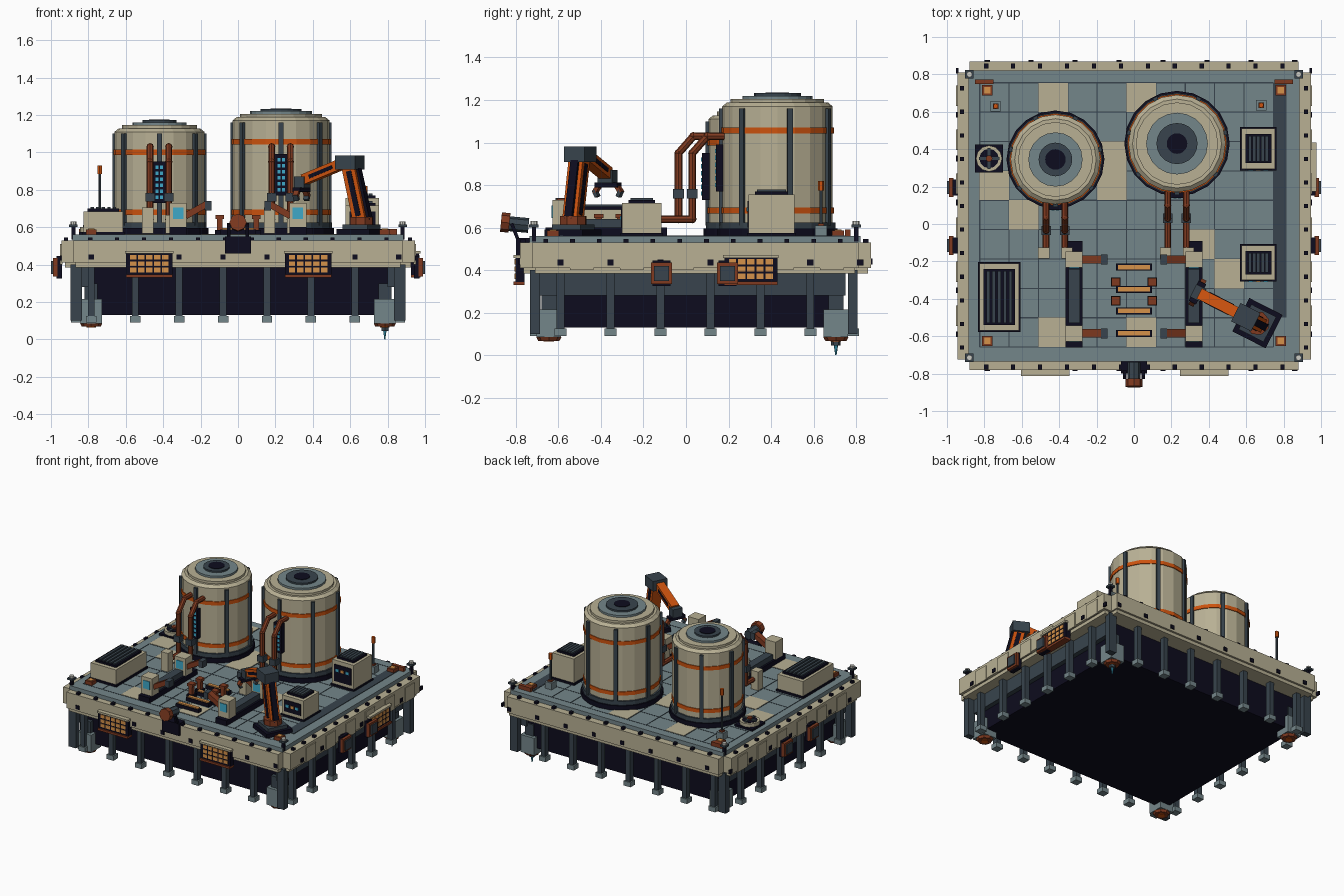
import bpy, bmesh, math
from mathutils import Matrix, Vector

if "Cube" in bpy.data.objects:
    bpy.data.objects.remove(bpy.data.objects["Cube"])

# ---- palette (sRGB -> linear) ----
SRGB = {"beige": (184, 176, 148), "deck_blue": (116, 134, 138), "slate": (56, 68, 77), "navy": (13, 12, 30),
        "orange": (204, 82, 14), "rust": (128, 58, 32), "amber": (214, 146, 74), "cyan": (62, 168, 200),
        "pale": (206, 206, 198)}
MATS = {}
for n, c in SRGB.items():
    MATS[n] = bpy.data.materials.new(n)
    MATS[n].diffuse_color = [((v / 255 + .055) / 1.055) ** 2.4 if v > 10 else v / 255 / 12.92 for v in c] + [1]

parts = {}            # part name -> (bmesh, colour list)
XF = Matrix()         # current local frame

def paint(name, col, op, mat, **kw):
    bm, cols = parts.setdefault(name, (bmesh.new(), []))
    if col not in cols:
        cols.append(col)
    vs = op(bm, matrix=XF @ mat, **kw)["verts"]
    for f in {f for v in vs for f in v.link_faces}:
        f.material_index = cols.index(col)

def box(name, col, c, s, rot=0):
    m = Matrix.Translation(c) @ Matrix.Rotation(math.radians(rot), 4, 'Z') @ Matrix.Diagonal((*s, 1))
    paint(name, col, bmesh.ops.create_cube, m, size=1)

def span(name, col, x, y, z):
    box(name, col, [(a + b) / 2 for a, b in (x, y, z)], [abs(b - a) for a, b in (x, y, z)])

def beam(name, col, p, q, w, d, side=(0, 1, 0)):
    p, q = Vector(p), Vector(q)
    z = (q - p).normalized()
    x = Vector(side).cross(z).normalized()
    m = Matrix((x, z.cross(x), z)).transposed().to_4x4()
    paint(name, col, bmesh.ops.create_cube, Matrix.Translation((p + q) / 2) @ m @ Matrix.Diagonal((w, d, (q - p).length, 1)), size=1)

def cyl(name, col, p, q, r, r2=None, n=8, turn=0):
    p, q = Vector(p), Vector(q)
    m = Matrix.Translation((p + q) / 2) @ (q - p).to_track_quat('Z', 'Y').to_matrix().to_4x4() @ Matrix.Rotation(turn, 4, 'Z')
    paint(name, col, bmesh.ops.create_cone, m, cap_ends=True, segments=n, radius1=r, radius2=r if r2 is None else r2, depth=(q - p).length)

def frame(x, y, z, deg):
    global XF
    XF = Matrix.Translation((x, y, z)) @ Matrix.Rotation(math.radians(deg), 4, 'Z')

# ---- hull, rim and deck ----
span("hull", "navy", (-.81, .81), (-.65, .73), (.13, .40))
span("rim", "beige", (-.88, .88), (-.78, .87), (.41, .53))
span("rim", "beige", (-.945, .945), (-.725, .81), (.41, .53))
span("rim", "beige", (-.87, .87), (-.765, .855), (.385, .41))
span("rim", "beige", (-.925, .925), (-.71, .795), (.385, .41))
span("deck", "deck_blue", (-.885, .885), (-.735, .82), (.53, .56))
X0, Y0, P = -.825, .755, .157
for i in range(11):
    span("deck_seams", "slate", (X0 + i * P - .003, X0 + i * P + .003), (Y0 - 9 * P, Y0), (.558, .562))
for j in range(10):
    span("deck_seams", "slate", (X0, X0 + 10 * P), (Y0 - j * P - .003, Y0 - j * P + .003), (.558, .5615))
for i, j in ((2, 0), (5, 0), (0, 3), (1, 4), (4, 2), (7, 5), (8, 6), (2, 8), (5, 8), (4, 3)):
    span("deck_panels", "beige", (X0 + i * P, X0 + i * P + P), (Y0 - j * P - P, Y0 - j * P), (.558, .564))
span("deck_strip", "slate", (.745, .815), (-.5, .75), (.558, .564))

# ---- pillars, side girders and rim studs ----
for i in range(8):
    x = -.785 + i * .235
    for y, o in ((-.705, -.781), (.785, .871)):
        if i < 7:
            span("pillars", "slate", (x - .018, x + .018), (y - .02, y + .02), (.11, .40))
            span("pillar_feet", "deck_blue", (x - .028, x + .028), (y - .028, y + .028), (.09, .125))
        box("rim_studs", "navy", (x, o, .44), (.028, .012, .028))
for i in range(7):
    y = -.59 + i * .235
    for s in (-1, 1):
        if i < 6:
            box("pillars", "slate", (s * .865, y, .25), (.04, .036, .30))
            box("pillar_feet", "deck_blue", (s * .865, y, .108), (.056, .056, .035))
            box("rim_plates", "beige", (s * .945, y + .1, .455), (.012, .11, .11))
        box("rim_studs", "navy", (s * .945, y, .435), (.012, .03, .028))
for s in (-1, 1):
    span("side_girders", "slate", (s * .80, s * .845), (-.69, .75), (.28, .39))
    for y in (-.71, .785):
        box("corner_pillars", "slate", (s * .865, y, .25), (.06, .045, .30))
for i in range(12):
    x = -.79 + i * .144
    for y in (-.765, .845):
        box("rim_pins", "navy", (x, y, .535), (.022, .026, .022))
    for s in (-1, 1):
        box("rim_pins", "navy", (s * .92, -.66 + i * .126, .535), (.022, .022, .022))

# ---- corner thrusters and probe ----
for sx in (-1, 1):
    for y in (-.645, .705):
        x = sx * .785
        box("thrusters", "deck_blue", (x, y, .15), (.115, .115, .13))
        box("thrusters", "slate", (x, y, .25), (.07, .07, .1))
        cyl("thruster_nozzles", "rust", (x, y, .068), (x, y, .086), .05, .06)
        cyl("thruster_nozzles", "orange", (x, y, .064), (x, y, .07), .025)
        # corner bollards and deck lamps
        by = -.715 if y < 0 else .80
        box("bollards", "navy", (sx * .88, by, .575), (.02, .02, .08))
        box("bollards", "slate", (sx * .88, by, .607), (.045, .045, .014))
        cyl("bollards", "pale", (sx * .88, by, .612), (sx * .88, by, .63), .016)
        ly = -.625 if y < 0 else .715
        box("deck_lamps", "rust", (x, ly, .572), (.055, .055, .03))
        box("deck_lamps", "amber", (x, ly, .589), (.034, .034, .006))
    box("back_brackets", "rust", (sx * .80, .76, .575), (.1, .025, .03))
cyl("probe", "cyan", (.785, .705, 0), (.785, .705, .07), .003, .014, 6)
cyl("probe", "slate", (.785, .705, .045), (.785, .705, .07), .022, n=6)

# ---- storage tanks with pipes and gauges ----
for nm, cx, cy, r, h, band in (("left_tank", -.42, .345, .24, 1.11, 1.0), ("right_tank", .23, .43, .26, 1.17, 1.057)):
    def ring(col, z0, z1, ra, rb=None):
        cyl(nm, col, (cx, cy, z0), (cx, cy, z1), ra, rb, 20)
    ring("navy", .56, .595, r + .022)
    ring("slate", .595, .625, r + .012)
    ring("beige", .625, h, r)
    ring("beige", h, h + .018, r, r - .022)
    ring("beige", h + .018, h + .035, r - .04)
    ring("deck_blue", h + .035, h + .05, r - .095)
    ring("slate", h + .05, h + .062, r - .15)
    ring("navy", h + .06, h + .0655, .055)
    for z in (.68, band):
        ring("orange", z - .014, z + .014, r + .006)
    for k in range(7):
        a = -math.pi / 2 + k * math.tau / 7
        c = Vector((cx + (r + .003) * math.cos(a), cy + (r + .003) * math.sin(a), (.6 + h) / 2))
        box(nm + "_ribs", "slate", c, (.022, .026, h - .62), math.degrees(a))
    f = cy - r
    gz = .84 if cx < 0 else .88
    span(nm + "_gauge", "navy", (cx - .032, cx + .032), (f - .03, f + .02), (gz - .11, gz + .11))
    for i in range(2):
        for k in range(6):
            box(nm + "_gauge", "cyan", (cx - .012 + i * .024, f - .031, gz - .08 + k * .032), (.016, .006, .02))
    for s in (-1, 1):
        x = cx + s * .05
        path = [(x, f + .03, 1.03), (x, f - .07, 1.03), (x, f - .14, .95), (x, f - .14, .64), (x, -.15, .64)]
        for p, q in zip(path, path[1:]):
            cyl(nm + "_pipes", "rust", p, q, .018, n=8)
        for p in path[1:4]:
            paint(nm + "_pipes", "rust", bmesh.ops.create_uvsphere, Matrix.Translation(p), u_segments=8, v_segments=4, radius=.02)
        box(nm + "_pipes", "slate", (x, f - .14, .76), (.05, .05, .045))
        box(nm + "_pipe_ends", "beige", (x + (s * .012), -.155, .615 + .02 * (s < 0)), (.06, .06, .10 + .04 * (s < 0)))

# ---- assembly stations ----
for s in (-1, 1):
    x = s * .32
    span("station_beds", "navy", (x - .045, x + .045), (-.66, -.09), (.56, .60))
    span("station_beds", "slate", (x - .03, x + .03), (-.53, -.24), (.60, .64))
    for y in (-.19, -.585):
        box("station_heads", "beige", (x, y, .665), (.09, .085, .13))
        box("station_heads", "cyan", (x, y - .044, .675), (.055, .006, .06))
        beam("station_arms", "rust", (x - s * .04, y, .66), (s * .165, y, .725), .035, .045)
        box("station_arms", "slate", (s * .16, y, .715), (.035, .055, .05))
    for y in (-.31, -.41):
        box("table_posts", "rust", (s * .098, y, .61), (.03, .03, .10))
        box("table_posts", "navy", (s * .098, y, .57), (.05, .05, .03))
        box("table_posts", "rust", (s * .098, y, .655), (.045, .045, .02))
for y in (-.23, -.35, -.465, -.585):
    box("table_rails", "navy", (0, y, .572), (.19, .036, .03))
    box("table_rails", "amber", (0, y, .585), (.17, .024, .02))

# ---- vented machine boxes ----
for x0, x1, y0, y1, z in ((-.825, -.615, -.57, -.21, .685), (.575, .755, -.30, -.115, .715), (.575, .755, .295, .51, .755)):
    span("machine_boxes", "beige", (x0, x1), (y0, y1), (.56, z))
    span("machine_boxes", "navy", (x0 - .008, x1 + .008), (y0 - .008, y1 + .008), (.56, .575))
    span("machine_vents", "navy", (x0 + .02, x1 - .02), (y0 + .03, y1 - .03), (z, z + .014))
    for k in range(5):
        x = x0 + .045 + k * (x1 - x0 - .09) / 4
        span("machine_vents", "slate", (x - .009, x + .009), (y0 + .04, y1 - .04), (z, z + .024))
    if x0 > 0:
        span("machine_panels", "navy", (x0 + .02, x1 - .02), (y0 - .006, y0), (.60, z - .03))
        for k in range(3):
            box("machine_panels", ("cyan", "amber", "cyan")[k], (x0 + .05 + k * .04, y0 - .007, z - .07), (.025, .006, .02))

# ---- hatch wheel and antennas ----
hx, hy = -.775, .35
box("hatch", "navy", (hx, hy, .567), (.15, .15, .016))
cyl("hatch", "beige", (hx, hy, .57), (hx, hy, .6), .07, n=12)
cyl("hatch", "navy", (hx, hy, .59), (hx, hy, .603), .052, n=12)
for a in (0, 90):
    box("hatch", "slate", (hx, hy, .605), (.11, .016, .012), a)
cyl("hatch", "rust", (hx, hy, .6), (hx, hy, .62), .018)
for x, y, z in ((-.74, .63, .93), (.68, .635, .82)):
    box("antennas", "deck_blue", (x, y, .585), (.055, .055, .05))
    box("antennas", "rust", (x, y, .613), (.03, .03, .012))
    cyl("antennas", "slate", (x, y, .61), (x, y, z - .04), .008, n=6)
    cyl("antennas", "orange", (x, y, z - .045), (x, y, z), .014, n=6)

# ---- robot arm (local x points along the reach) ----
frame(.66, -.53, 0, 153)
box("arm_base", "navy", (0, 0, .575), (.2, .2, .03))
box("arm_base", "slate", (0, 0, .6), (.15, .15, .03))
cyl("arm_base", "rust", (0, 0, .61), (0, 0, .655), .065)
beam("arm_lower", "orange", (-.005, 0, .63), (.065, 0, .93), .075, .075)
beam("arm_lower", "navy", (-.05, 0, .64), (.02, 0, .92), .018, .04)
beam("arm_lower", "navy", (.0, 0, .66), (.058, 0, .9), .03, .082)
box("arm_elbow", "slate", (.07, 0, .945), (.12, .11, .075))
beam("arm_upper", "orange", (.11, 0, .94), (.34, 0, .855), .055, .06)
beam("arm_upper", "navy", (.16, 0, .922), (.30, 0, .87), .02, .066)
box("arm_wrist", "slate", (.355, 0, .84), (.06, .075, .06))
box("arm_gripper", "navy", (.36, 0, .80), (.045, .12, .025))
for s in (-1, 1):
    beam("arm_gripper", "rust", (.36, s * .045, .80), (.36, s * .07, .765), .03, .02)
    beam("arm_gripper", "slate", (.36, s * .07, .775), (.36, s * .055, .745), .03, .018)

# ---- lit window bays ----
for x, y, deg in ((-.475, -.78, 0), (.375, -.78, 0), (.945, .305, 90)):
    frame(x, y, 0, deg)
    span("window_bays", "navy", (-.125, .125), (-.022, .02), (.345, .462))
    span("window_bays", "beige", (-.13, .13), (-.032, .02), (.458, .472))
    span("window_bays", "rust", (-.125, .125), (-.032, .02), (.33, .346))
    for i in range(5):
        for k in range(3):
            box("window_bays", "amber", ((i - 2) * .043, -.023, .371 + k * .034), (.034, .006, .025))

# ---- side lamps ----
for deg, x in ((90, .94), (-90, -.94)):
    for y in (-.115, .195):
        frame(x, y, .385, deg)
        box("side_lamps", "navy", (0, -.015, 0), (.085, .03, .12))
        box("side_lamps", "rust", (0, -.038, 0), (.1, .024, .1))
        box("side_lamps", "slate", (0, -.052, 0), (.07, .016, .07))
frame(0, 0, 0, 0)

# ---- front searchlight ----
span("searchlight_mount", "navy", (-.07, .07), (-.80, -.73), (.46, .55))
for s in (-1, 1):
    beam("searchlight_mount", "navy", (s * .05, -.785, .53), (s * .05, -.82, .62), .02, .016)
cyl("searchlight", "slate", (0, -.74, .61), (0, -.85, .62), .035)
cyl("searchlight", "rust", (0, -.83, .622), (0, -.87, .626), .046)

# ---- turn the gathered parts into objects ----
for name, (bm, cols) in parts.items():
    me = bpy.data.meshes.new(name)
    bm.to_mesh(me)
    bm.free()
    for c in cols:
        me.materials.append(MATS[c])
    bpy.context.collection.objects.link(bpy.data.objects.new(name, me))

for m in bpy.data.materials:
    if m.users and not m.is_grease_pencil:
        m.use_nodes = True
        m.node_tree.nodes["Principled BSDF"].inputs["Base Color"].default_value = m.diffuse_color
